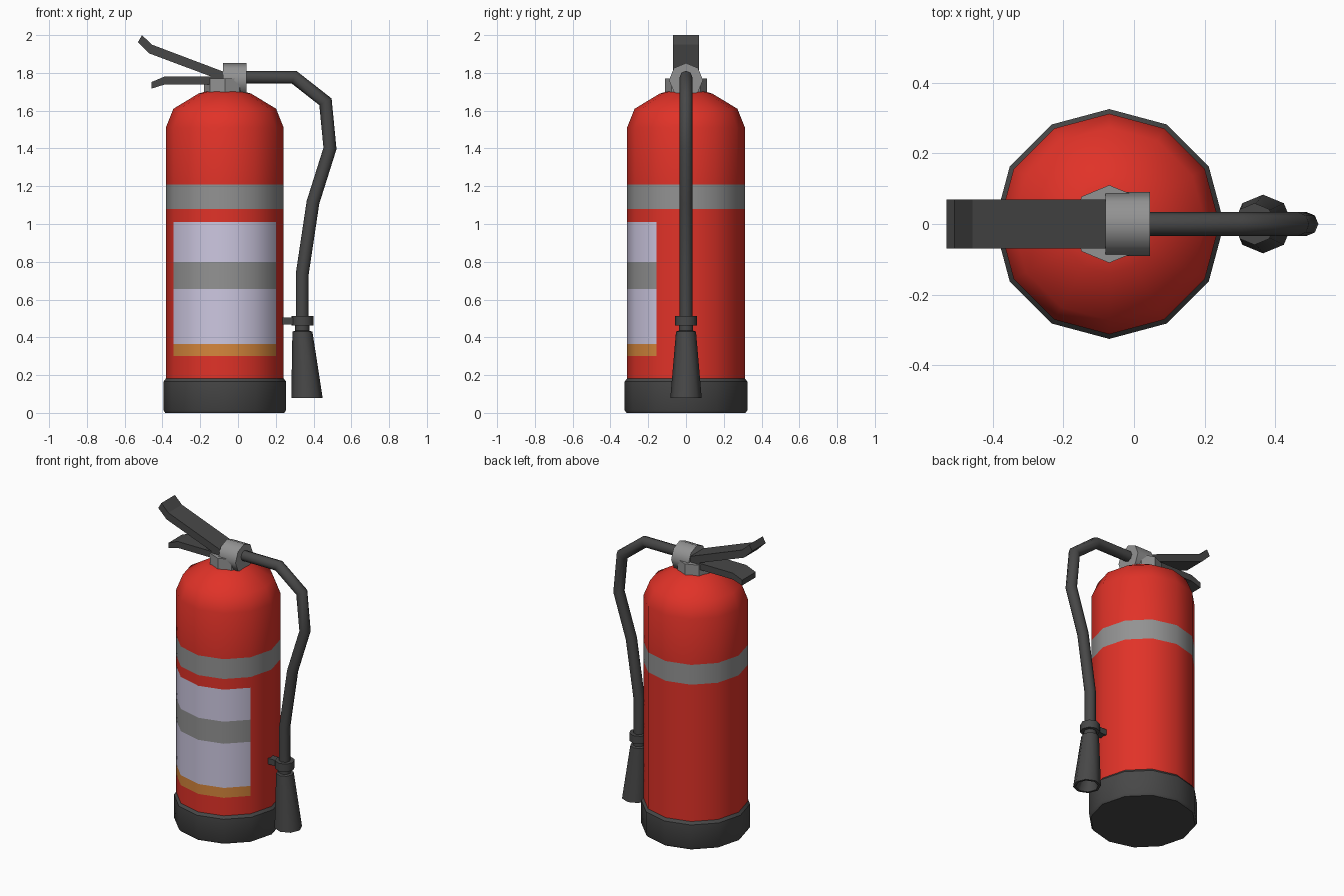
import bpy, bmesh, math
from mathutils import Vector

if "Cube" in bpy.data.objects:
    bpy.data.objects.remove(bpy.data.objects["Cube"])

X, Y, Z = Vector((1, 0, 0)), Vector((0, 1, 0)), Vector((0, 0, 1))
CX = -0.07  # axis of the tank


def material(name, rgb):
    m = bpy.data.materials.new(name)
    m.diffuse_color = (*rgb, 1)
    m.use_nodes = True
    m.node_tree.nodes["Principled BSDF"].inputs["Base Color"].default_value = m.diffuse_color
    return m


RED = material("red", (0.75, 0.032, 0.021))
DARK = material("dark_grey", (0.064, 0.064, 0.064))
GREY = material("mid_grey", (0.29, 0.29, 0.29))
PALE = material("pale_lavender", (0.61, 0.575, 0.75))
ORANGE = material("orange", (0.67, 0.24, 0.045))


def finish(name, bm, mats, angle):
    bmesh.ops.recalc_face_normals(bm, faces=bm.faces)
    me = bpy.data.meshes.new(name)
    bm.to_mesh(me)
    bm.free()
    for m in mats:
        me.materials.append(m)
    ob = bpy.data.objects.new(name, me)
    bpy.context.collection.objects.link(ob)
    bpy.ops.object.select_all(action='DESELECT')
    ob.select_set(True)
    bpy.context.view_layer.objects.active = ob
    if angle:
        bpy.ops.object.shade_smooth_by_angle(angle=math.radians(angle))
    return ob


def loft(name, rings, n, mats, angle=50, rule=None):
    """Capped tube through rings given as (centre, u axis, v axis)."""
    bm = bmesh.new()
    loops = []
    for c, u, v in rings:
        angs = [2 * math.pi * i / n for i in range(n)]
        loops.append([bm.verts.new(c + u * math.cos(a) + v * math.sin(a)) for a in angs])
    for a, b in zip(loops, loops[1:]):
        for i in range(n):
            j = (i + 1) % n
            bm.faces.new((a[i], a[j], b[j], b[i]))
    bm.faces.new(loops[0])
    bm.faces.new(loops[-1])
    if rule:
        for f in bm.faces:
            f.material_index = rule(f.calc_center_median())
    return finish(name, bm, mats, angle)


def lathe(name, profile, n, mats, **kw):
    """Profile points are (x of axis, radius, z)."""
    return loft(name, [(Vector((x, 0, z)), X * r, Y * r) for x, r, z in profile], n, mats, **kw)


def plate(name, outline, half, mat):
    """Side outline in x, z extruded across y."""
    bm = bmesh.new()
    f = bm.faces.new([bm.verts.new((x, -half, z)) for x, z in outline])
    ext = bmesh.ops.extrude_face_region(bm, geom=[f])
    bmesh.ops.translate(bm, vec=(0, 2 * half, 0),
                        verts=[g for g in ext["geom"] if isinstance(g, bmesh.types.BMVert)])
    return finish(name, bm, [mat], 0)


# Tank with stripe and front label coloured by height and direction
def tank_rule(c):
    if 1.08 < c.z < 1.21:
        return 1
    if 0.30 < c.z < 1.01 and c.y < -0.15:
        return 3 if c.z < 0.365 else 1 if 0.655 < c.z < 0.80 else 2
    return 0


tank = [(CX, 0.312, z) for z in (0.15, 0.30, 0.365, 0.655, 0.80, 1.01, 1.08, 1.21, 1.51)]
tank += [(CX, 0.272, 1.61), (CX, 0.14, 1.69), (CX, 0.09, 1.705)]
lathe("tank", tank, 12, [RED, GREY, PALE, ORANGE], rule=tank_rule)

# Rubber foot
lathe("foot", [(CX, 0.315, 0), (CX, 0.325, 0.015), (CX, 0.325, 0.165), (CX, 0.312, 0.182)],
      12, [DARK], angle=35)

# Valve: upright collar and horizontal barrel
lathe("valve_collar", [(CX, 0.11, 1.695), (CX, 0.11, 1.77)], 8, [GREY], angle=30)
loft("valve_barrel", [(Vector((x, 0, 1.762)), Y * 0.09, Z * 0.09) for x in (-0.08, 0.045)],
     8, [GREY])

# Levers
plate("upper_lever", [(-0.06, 1.80), (-0.457, 1.95), (-0.508, 2.0), (-0.53, 1.962),
                      (-0.47, 1.903), (-0.06, 1.75)], 0.07, DARK)
plate("lower_lever", [(-0.07, 1.78), (-0.39, 1.78), (-0.457, 1.752), (-0.457, 1.717),
                      (-0.39, 1.738), (-0.07, 1.738)], 0.07, DARK)

# Hose swept along a mitred path
path = [Vector((x, 0, z)) for x, z in ((0.02, 1.777), (0.297, 1.777), (0.463, 1.647),
        (0.487, 1.40), (0.397, 1.115), (0.34, 0.735), (0.34, 0.42))]
rings = []
for i, p in enumerate(path):
    d0 = (p - path[max(i - 1, 0)]).normalized()
    d1 = (path[min(i + 1, len(path) - 1)] - p).normalized()
    t = (d0 + d1).normalized()
    rings.append((p, Y * 0.034, t.cross(Y) * 0.034 / t.dot(d1 if d1.length else d0)))
loft("hose", rings, 8, [DARK])

# Nozzle horn with hollow mouth, neck, clip ring and bracket
lathe("nozzle_horn", [(0.341, 0.038, 0.435), (0.341, 0.053, 0.43), (0.365, 0.083, 0.08),
                      (0.365, 0.068, 0.08), (0.352, 0.03, 0.20)], 8, [DARK])
lathe("nozzle_neck", [(0.341, 0.038, 0.42), (0.341, 0.038, 0.47)], 8, [DARK])
lathe("clip_ring", [(0.341, 0.059, 0.462), (0.341, 0.059, 0.513)], 8, [DARK])
plate("clip_bracket", [(0.22, 0.468), (0.30, 0.468), (0.30, 0.506), (0.22, 0.506)], 0.025, DARK)
